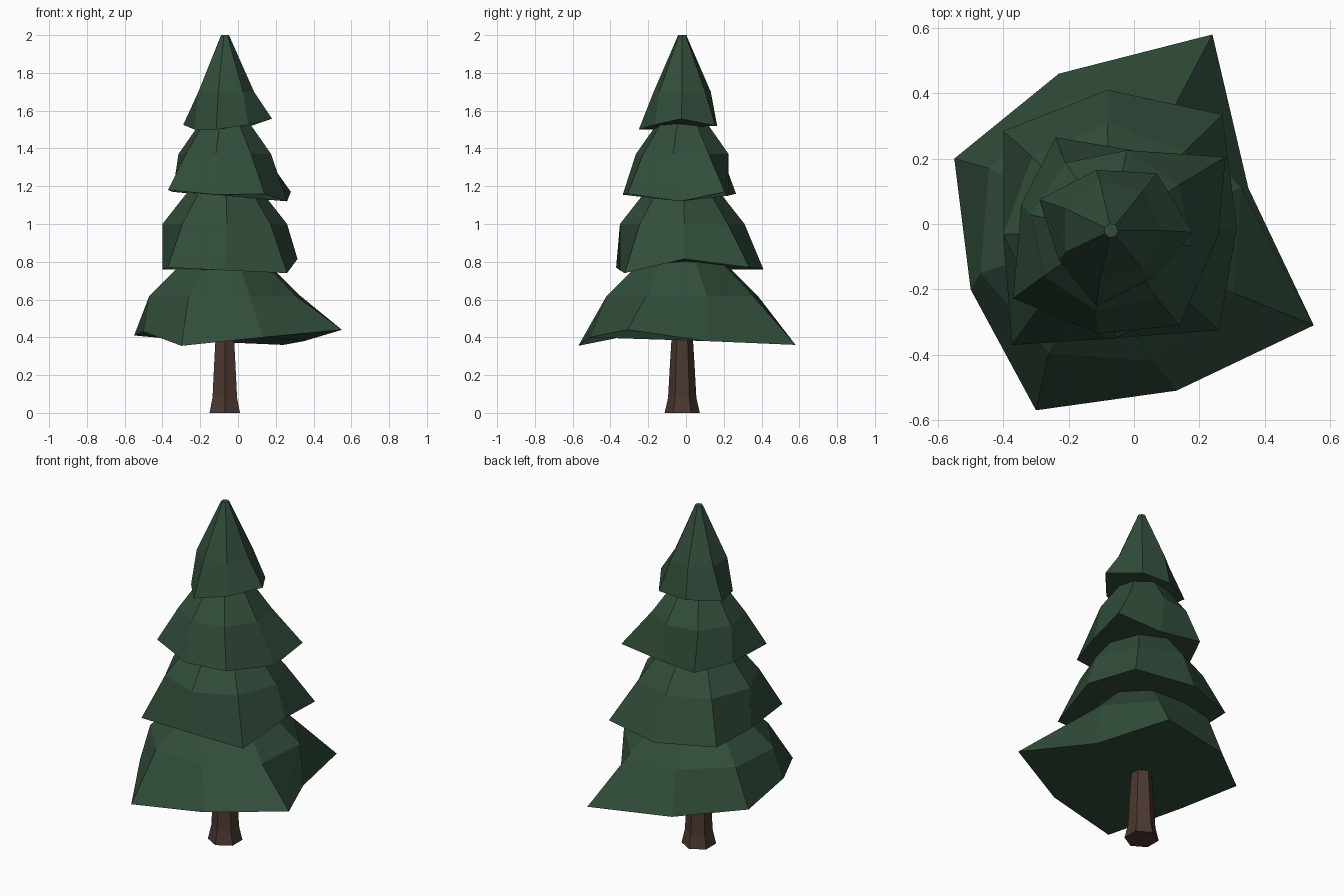
import bpy, bmesh, math

if "Cube" in bpy.data.objects:
    bpy.data.objects.remove(bpy.data.objects["Cube"])

CX, CY = -0.07, -0.02  # trunk axis


def material(name, rgb):
    m = bpy.data.materials.new(name)
    m.diffuse_color = (*rgb, 1)
    m.use_nodes = True
    m.node_tree.nodes["Principled BSDF"].inputs["Base Color"].default_value = m.diffuse_color
    return m


GREEN = material("pine green", (0.031, 0.075, 0.043))
BROWN = material("bark brown", (0.072, 0.038, 0.029))


def ring(radius, z, sides, phase):
    """Regular ring of points around the trunk axis, phase in degrees."""
    return [(CX + radius * math.cos(math.radians(phase) + math.tau * i / sides),
             CY + radius * math.sin(math.radians(phase) + math.tau * i / sides), z)
            for i in range(sides)]


def loft(name, rings, mat):
    """Skin a stack of rings and cap both ends."""
    bm = bmesh.new()
    loops = [[bm.verts.new(p) for p in r] for r in rings]
    for a, b in zip(loops, loops[1:]):
        n = len(a)
        for i in range(n):
            j = (i + 1) % n
            bm.faces.new((a[i], a[j], b[j], b[i]))
    bm.faces.new(loops[0][::-1])
    bm.faces.new(loops[-1])
    bmesh.ops.recalc_face_normals(bm, faces=bm.faces)
    mesh = bpy.data.meshes.new(name)
    bm.to_mesh(mesh)
    bm.free()
    mesh.materials.append(mat)
    bpy.context.collection.objects.link(bpy.data.objects.new(name, mesh))


def tier(name, rim, phase, mid, top):
    """Branch tier: ragged rim, then regular rings (radius, height) above it."""
    n = len(rim)
    loft(name, [rim, ring(*mid, n, phase), ring(*top, n, phase)], GREEN)


# Trunk with flared foot
loft("trunk", [ring(r, z, 6, 30) for r, z in
               ((0.093, 0), (0.075, 0.08), (0.065, 0.26), (0.053, 0.45))], BROWN)

# Branch tiers, rims listed counter-clockwise
tier("bottom_branches",
     [(0.35, 0.11, 0.38), (0.24, 0.58, 0.36), (-0.23, 0.46, 0.38), (-0.55, 0.20, 0.41),
      (-0.50, -0.20, 0.43), (-0.30, -0.57, 0.355), (0.13, -0.51, 0.40), (0.55, -0.31, 0.44)],
     18, (0.42, 0.62), (0.22, 0.81))

tier("lower_branches",
     [(0.315, -0.01, 0.815), (0.27, 0.335, 0.77), (-0.08, 0.41, 0.76), (-0.40, 0.285, 0.77),
      (-0.40, -0.04, 0.76), (-0.373, -0.37, 0.77), (-0.07, -0.35, 0.755), (0.26, -0.325, 0.74)],
     2, (0.33, 1.0), (0.165, 1.21))

tier("upper_branches",
     [(0.26, -0.03, 1.12), (0.28, 0.205, 1.17), (0.0, 0.225, 1.15), (-0.24, 0.265, 1.16),
      (-0.345, 0.06, 1.17), (-0.37, -0.227, 1.18), (-0.11, -0.335, 1.155), (0.14, -0.31, 1.16)],
     -11, (0.25, 1.37), (0.115, 1.56))

tier("crown",
     [(0.18, -0.025, 1.557), (0.07, 0.155, 1.52), (-0.115, 0.165, 1.52), (-0.29, 0.075, 1.525),
      (-0.23, -0.11, 1.50), (-0.115, -0.25, 1.50), (0.055, -0.165, 1.525)],
     0, (0.155, 1.70), (0.022, 2.0))
